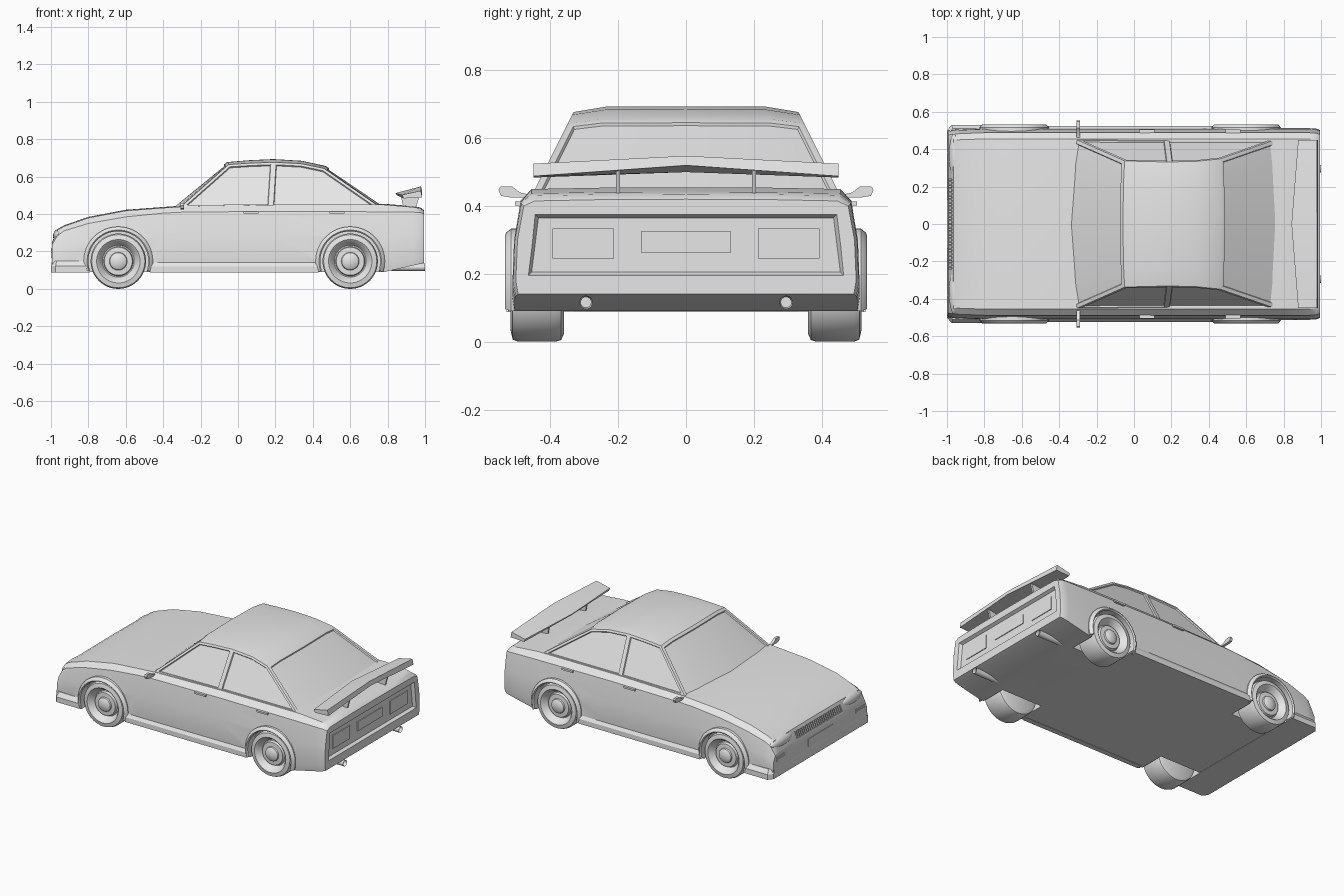
import bpy, bmesh, math
from mathutils import Matrix, Vector

if "Cube" in bpy.data.objects:
    bpy.data.objects.remove(bpy.data.objects["Cube"], do_unlink=True)

grey = bpy.data.materials.new("plain grey")
grey.use_nodes = True
grey.diffuse_color = (0.8, 0.8, 0.8, 1)
grey.node_tree.nodes["Principled BSDF"].inputs["Base Color"].default_value = (0.8, 0.8, 0.8, 1)

AXLES = (-0.64, 0.60)
HUB_Z = 0.148


def finish(name, bm, mirror=False, cutters=(), angle=30):
    """Turn a bmesh into a shaded object, mirrored across the car if asked."""
    bmesh.ops.recalc_face_normals(bm, faces=bm.faces)
    mesh = bpy.data.meshes.new(name)
    bm.to_mesh(mesh)
    bm.free()
    mesh.materials.append(grey)
    ob = bpy.data.objects.new(name, mesh)
    bpy.context.collection.objects.link(ob)
    for o in bpy.context.selected_objects:
        o.select_set(False)
    bpy.context.view_layer.objects.active = ob
    ob.select_set(True)
    for c in cutters:
        mod = ob.modifiers.new("cut", "BOOLEAN")
        mod.operation, mod.solver, mod.object = "DIFFERENCE", "EXACT", c
        bpy.ops.object.modifier_apply(modifier=mod.name)
    bpy.ops.object.shade_smooth_by_angle(angle=math.radians(angle))
    if mirror:
        mod = ob.modifiers.new("mirror", "MIRROR")
        mod.use_axis = (False, True, False)
    return ob


def loft(rings, closed=False):
    """Skin a list of equal-length closed rings."""
    bm = bmesh.new()
    vs = [[bm.verts.new(p) for p in r] for r in rings]
    n = len(rings[0])
    for a, b in zip(vs, vs[1:] + (vs[:1] if closed else [])):
        for i in range(n):
            j = (i + 1) % n
            bm.faces.new((a[i], a[j], b[j], b[i]))
    if not closed:
        bm.faces.new(vs[0])
        bm.faces.new(vs[-1])
    return bm


def boxes(items, tilt=0):
    bm = bmesh.new()
    for centre, size in items:
        m = Matrix.Translation(centre) @ Matrix.Rotation(tilt, 4, "Y") @ Matrix.Diagonal((*size, 1))
        bmesh.ops.create_cube(bm, size=1, matrix=m)
    return bm


def lathe(profile, x, z, steps=48):
    """Spin (radius, y) points about an axis along y."""
    bm = bmesh.new()
    vs = [bm.verts.new((x + r, y, z)) for r, y in profile]
    es = [bm.edges.new(p) for p in zip(vs, vs[1:])]
    bmesh.ops.spin(bm, geom=vs + es, cent=(x, 0, z), axis=(0, 1, 0),
                   angle=2 * math.pi, steps=steps)
    bmesh.ops.remove_doubles(bm, verts=bm.verts, dist=0.0004)
    return bm


# Cutters for wheel wells, tail recess and grille opening
wells = []
for x in AXLES:
    for s in (1, -1):
        wells.append(finish("well_cutter", lathe(
            [(0, .33 * s), (.163, .33 * s), (.163, .62 * s), (0, .62 * s)], x, HUB_Z)))
tail_cut = finish("tail_cutter", loft([
    [(x, -.455 - g, .205 - g), (x, .455 + g, .205 - g), (x, .435 + g, .365 + g), (x, -.435 - g, .365 + g)]
    for x, g in ((.975, 0), (1.02, .022))]))
GRILLE_TILT = math.radians(22)
grille_cut = finish("grille_cutter", boxes([((-.98, 0, .277), (.025, .48, .045))], GRILLE_TILT))

# Body shell: x, bottom, belt, top, width factor
stations = [
    (-.995, .09, .235, .245, .975), (-.965, .09, .285, .315, .985), (-.93, .09, .31, .335, .99),
    (-.8, .09, .35, .38, 1), (-.6, .09, .385, .418, 1), (-.4, .09, .405, .433, 1),
    (-.3, .09, .41, .44, 1), (.2, .09, .415, .45, 1), (.78, .09, .412, .45, 1),
    (.94, .126, .41, .437, 1), (.975, .134, .408, .43, .995), (.995, .14, .4, .415, .98)]
rings = []
for x, zb, belt, top, k in stations:
    half = [(0, zb), (.505 * k, zb), (.512 * k, zb + .04), (.507 * k, (zb + belt) / 2 + .03),
            (.488 * k, belt), (.455 * k, top), (.25 * k, top + .004), (0, top + .005)]
    half += [(-y, z) for y, z in half[-2:0:-1]]
    rings.append([(x, y, z) for y, z in half])
finish("body_shell", loft(rings), cutters=wells + [tail_cut, grille_cut], angle=28)

# Cabin with recessed glass: x, z, edge shift, edge drop
rows = [(-.355, .435, .045, 0), (-.06, .677, .01, .012), (.06, .687, 0, .015), (.19, .693, 0, .016),
        (.34, .684, 0, .015), (.47, .656, -.01, .012), (.79, .44, -.035, 0)]


def cabin_y(z):
    return .455 - .5 * (z - .43)


bm = bmesh.new()
grid = []
for x, z, dx, drop in rows:
    w = cabin_y(z - drop)
    half = [(x + dx, w, z - drop), (x + dx * .5, w * .71, z), (x, 0, z + .001)]
    half += [(a, -b, c) for a, b, c in half[1::-1]]
    grid.append([bm.verts.new(p) for p in half])
panes = []
for a, b in zip(grid, grid[1:]):
    panes.append([bm.faces.new((a[i], a[i + 1], b[i + 1], b[i])) for i in range(4)])
sides = []
for col, s in ((0, 1), (4, -1)):
    post = bm.verts.new((.175, s * cabin_y(.44), .44))
    edge = [r[col] for r in grid]
    sides += [bm.faces.new(edge[:4] + [post]), bm.faces.new([post] + edge[3:])]
bmesh.ops.recalc_face_normals(bm, faces=bm.faces)
if sum(f.normal.z for f in panes[2]) < 0:
    bmesh.ops.reverse_faces(bm, faces=bm.faces)
for pane in (panes[0], panes[-1]):
    for t, d in ((.02, 0), (.004, -.008)):
        bmesh.ops.inset_region(bm, faces=pane, thickness=t, depth=d, use_even_offset=True)
for t, d in ((.014, 0), (.003, -.008)):
    bmesh.ops.inset_individual(bm, faces=sides, thickness=t, depth=d, use_even_offset=True)
finish("cabin", bm, angle=28)

# Front lip and side skirts
plan = [(-1, .5), (-.975, .53), (-.79, .53)]
levels = []
for z, g in ((.088, 0), (.122, 0), (.15, .02)):
    side = [(x + g * .3, y - g, z) for x, y in plan]
    levels.append(side + [(x, -y, zz) for x, y, zz in reversed(side)])
finish("front_lip", loft(levels), cutters=wells[:2])
finish("side_skirts", loft([[(x, .49, .088), (x, .525, .088), (x, .525, .12), (x, .505, .15), (x, .49, .15)]
                            for x in (-.47, .43)]), mirror=True)

# Wheels and arch flares
tyre = [(0, .36), (.125, .36), (.143, .368), (.148, .385), (.148, .495), (.142, .511), (.116, .517),
        (.108, .511), (.085, .472), (.079, .474), (.075, .492), (.048, .494), (.045, .503),
        (.03, .512), (0, .516)]
for label, x in zip(("front", "rear"), AXLES):
    finish(label + "_wheels", lathe(tyre, x, HUB_Z), mirror=True)
    arc = []
    for i in range(33):
        a = math.radians(-18 + 216 * i / 32)
        arc.append([(x + r * math.cos(a), y, HUB_Z + r * math.sin(a)) for r, y in
                    ((.16, .47), (.16, .526), (.167, .533), (.174, .53), (.185, .516), (.185, .47))])
    finish(label + "_arch_flares", loft(arc), mirror=True)

# Rear wing with two struts
wing = []
for y in (-.45, 0, .45):
    if y:
        sec = [(.878, .503), (.978, .525), (.985, .488), (.885, .484)]
    else:
        sec = [(.842, .512), (.978, .548), (.985, .52), (.85, .5)]
    wing.append([(x, y, z) for x, z in sec])
finish("rear_wing", loft(wing))
finish("wing_struts", loft([[(.885, y, .43), (.95, y, .43), (.975, y, .512), (.87, y, .502)]
                            for y in (.194, .206)]), mirror=True)

# Mirrors and door handles
outline = [(.46, .433), (.49, .44), (.512, .457), (.547, .458), (.553, .447), (.545, .43), (.515, .425), (.46, .425)]
finish("door_mirrors", loft([[(x, y, z) for y, z in outline] for x in (-.308, -.29)]), mirror=True)
finish("door_handles", boxes([((x, .495, .408), (.08, .018, .012)) for x in (.07, .53)]), mirror=True)

# Nose: lamps, grille bars, indicators and plate
bm = bmesh.new()
lamp = Matrix.Translation((-.962, .365, .288)) @ Matrix.Rotation(GRILLE_TILT, 4, "Y") \
    @ Matrix.Diagonal((.026, .118, .034, 1))
bmesh.ops.create_uvsphere(bm, u_segments=24, v_segments=14, radius=1, matrix=lamp)
finish("headlamps", bm, mirror=True)
finish("grille_bars", boxes([((-.977, -.228 + .019 * i, .277), (.012, .008, .045)) for i in range(25)],
                            GRILLE_TILT))
finish("front_indicators", boxes([((-.995, .42, z), (.008, .09, .011)) for z in (.199, .213)]), mirror=True)
finish("front_plate", boxes([((-.995, 0, .19), (.008, .26, .05))]))

# Tail: lamps, plate and exhaust pipes
finish("tail_lamps", boxes([((.976, .303, .289), (.008, .182, .088))]), mirror=True)
finish("rear_plate", boxes([((.976, 0, .294), (.008, .264, .062))]))
bm = bmesh.new()
pipe = Matrix.Translation((.91, .295, .116)) @ Matrix.Rotation(math.pi / 2, 4, "Y")
bmesh.ops.create_cone(bm, cap_ends=True, segments=20, radius1=.02, radius2=.02, depth=.18, matrix=pipe)
tip = [f for f in bm.faces if f.normal.x > .9]
bmesh.ops.inset_region(bm, faces=tip, thickness=.004, depth=0)
bmesh.ops.translate(bm, verts=list({v for f in tip for v in f.verts}), vec=Vector((-.02, 0, 0)))
finish("exhaust_pipes", bm, mirror=True)

# Remove cutters now that the cuts are applied
for c in wells + [tail_cut, grille_cut]:
    bpy.data.objects.remove(c, do_unlink=True)
